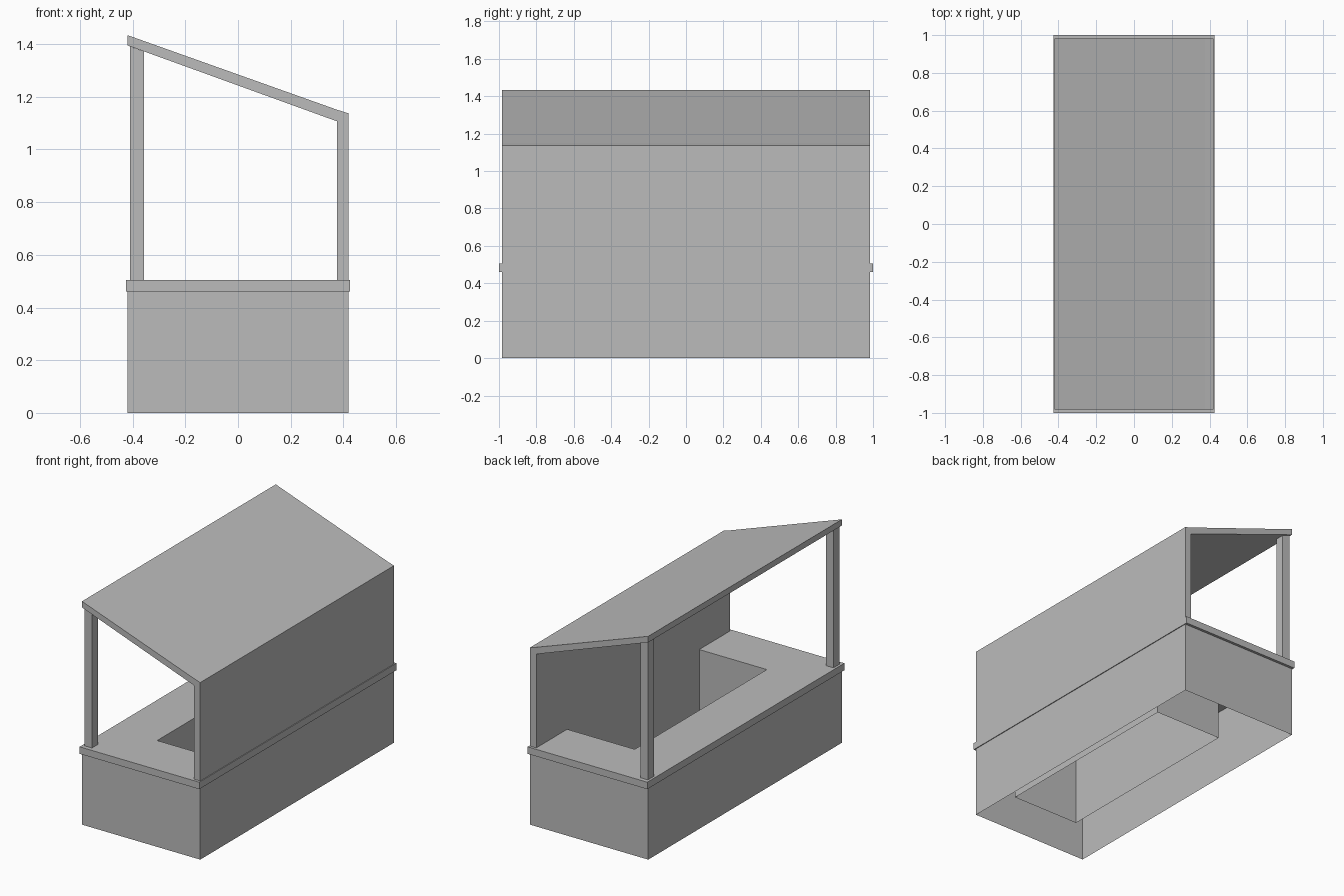
import bpy
import bmesh

cube = bpy.data.objects.get("Cube")
if cube:
    bpy.data.objects.remove(cube, do_unlink=True)

grey = bpy.data.materials.new("plain_grey")
grey.use_nodes = True
colour = (0.5, 0.5, 0.5, 1)
grey.diffuse_color = colour
grey.node_tree.nodes["Principled BSDF"].inputs["Base Color"].default_value = colour


def finish(name, bm):
    mesh = bpy.data.meshes.new(name)
    bmesh.ops.recalc_face_normals(bm, faces=bm.faces)
    bm.to_mesh(mesh)
    bm.free()
    mesh.materials.append(grey)
    obj = bpy.data.objects.new(name, mesh)
    bpy.context.collection.objects.link(obj)
    return obj


def extrude_profile(name, points, y0, y1):
    """Solid made from an x-z outline swept along y."""
    bm = bmesh.new()
    face = bm.faces.new([bm.verts.new((x, y0, z)) for x, z in points])
    swept = bmesh.ops.extrude_face_region(bm, geom=[face])["geom"]
    verts = [v for v in swept if isinstance(v, bmesh.types.BMVert)]
    bmesh.ops.translate(bm, verts=verts, vec=(0, y1 - y0, 0))
    return finish(name, bm)


def ring(name, outer, inner, z0, z1, caps):
    """Rectangular ring; each rectangle is (x0, x1, half depth)."""
    bm = bmesh.new()

    def loop(rect, z):
        x0, x1, y = rect
        return [bm.verts.new((px, py, z))
                for px, py in ((x0, -y), (x1, -y), (x1, y), (x0, y))]

    out_low, out_high = loop(outer, z0), loop(outer, z1)
    in_low, in_high = loop(inner, z0), loop(inner, z1)
    pairs = [(out_low, out_high), (in_high, in_low)]
    if caps:
        pairs += [(out_high, in_high), (in_low, out_low)]
    for a, b in pairs:
        for i in range(4):
            j = (i + 1) % 4
            bm.faces.new((a[i], a[j], b[j], b[i]))
    return finish(name, bm)


BASE_Z, TOP_Z = 0.46, 0.505
HALF_X, HALF_Y = 0.42, 0.983
WALL_X = 0.375
well = (-0.105, WALL_X, 0.67)

# Hollow counter body, open underneath, around the standing well
ring("counter_body", (-HALF_X, HALF_X, HALF_Y), well, 0, BASE_Z, False)

# Overhanging counter top with the same well cut through it
ring("counter_top", (-0.425, 0.425, 1.0), well, BASE_Z, TOP_Z, True)

# Sloping roof and upright wall in one folded profile
extrude_profile("roof_and_wall", [
    (-HALF_X, 1.395), (-HALF_X, 1.434), (WALL_X, 1.151), (HALF_X, 1.137),
    (HALF_X, TOP_Z), (WALL_X, TOP_Z), (WALL_X, 1.107)], -HALF_Y, HALF_Y)

# Two posts under the high edge, tops cut to the roof slope
for side, y0 in (("front", -0.972), ("back", 0.912)):
    extrude_profile(side + "_post", [
        (-0.41, TOP_Z), (-0.357, TOP_Z), (-0.357, 1.372), (-0.41, 1.391)],
        y0, y0 + 0.06)
